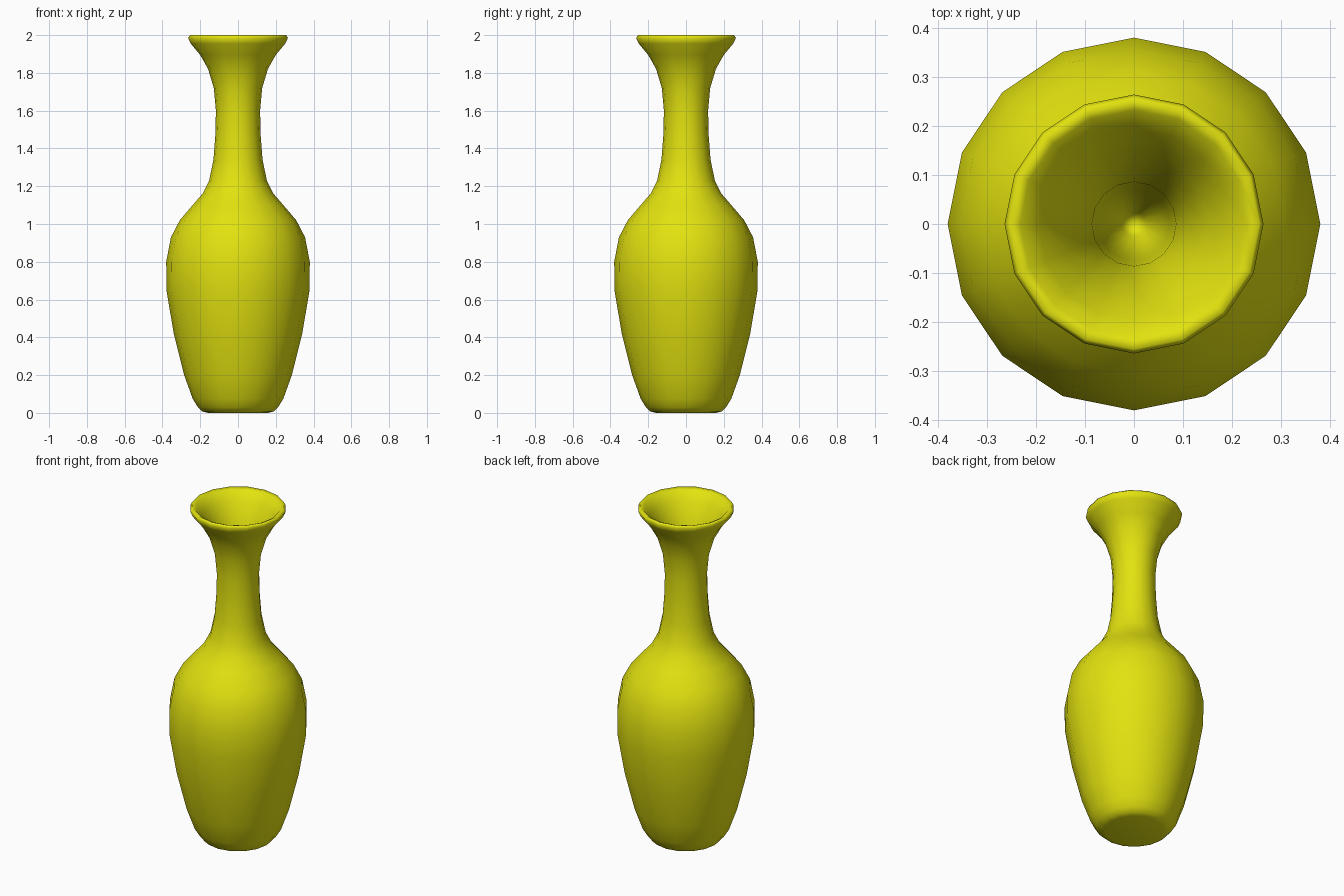
import bpy, bmesh, math
from mathutils import Vector

default_cube = bpy.data.objects.get("Cube")
if default_cube:
    bpy.data.objects.remove(default_cube, do_unlink=True)

SIDES = 16

# Yellow glaze
glaze = bpy.data.materials.new("yellow_glaze")
glaze.use_nodes = True
colour = (0.76, 0.76, 0.005, 1)
glaze.diffuse_color = colour
glaze.node_tree.nodes["Principled BSDF"].inputs["Base Color"].default_value = colour

# Half profiles as (radius, height)
foot = [(0, 0), (0.16, 0), (0.19, 0.008), (0.212, 0.03), (0.24, 0.075)]
body = [(0.285, 0.2), (0.34, 0.42), (0.379, 0.65), (0.38, 0.8), (0.355, 0.93),
        (0.308, 1.02), (0.24, 1.1), (0.188, 1.16), (0.153, 1.23)]
neck = [(0.13, 1.34), (0.12, 1.47), (0.117, 1.6), (0.128, 1.72), (0.158, 1.82)]
lip = [(0.2, 1.895), (0.25, 1.955), (0.264, 1.985), (0.255, 2), (0.232, 1.99)]
inside = [(0.195, 1.945), (0.15, 1.865), (0.112, 1.76), (0.086, 1.62),
          (0.074, 1.45), (0.062, 1.25), (0.025, 1.1), (0, 1.07)]


def lathe(name, profile, material):
    """Turn a half profile about the z axis into a smooth solid."""
    bm = bmesh.new()
    verts = [bm.verts.new((r, 0, z)) for r, z in profile]
    edges = [bm.edges.new(pair) for pair in zip(verts, verts[1:])]
    bmesh.ops.spin(bm, geom=verts + edges, cent=Vector(), axis=(0, 0, 1),
                   angle=math.tau, steps=SIDES)
    bmesh.ops.remove_doubles(bm, verts=bm.verts, dist=0.0005)
    bmesh.ops.recalc_face_normals(bm, faces=bm.faces)
    for face in bm.faces:
        face.smooth = True
    mesh = bpy.data.meshes.new(name)
    bm.to_mesh(mesh)
    bm.free()
    mesh.materials.append(material)
    obj = bpy.data.objects.new(name, mesh)
    bpy.context.collection.objects.link(obj)
    return obj


lathe("vase", foot + body + neck + lip + inside, glaze)
